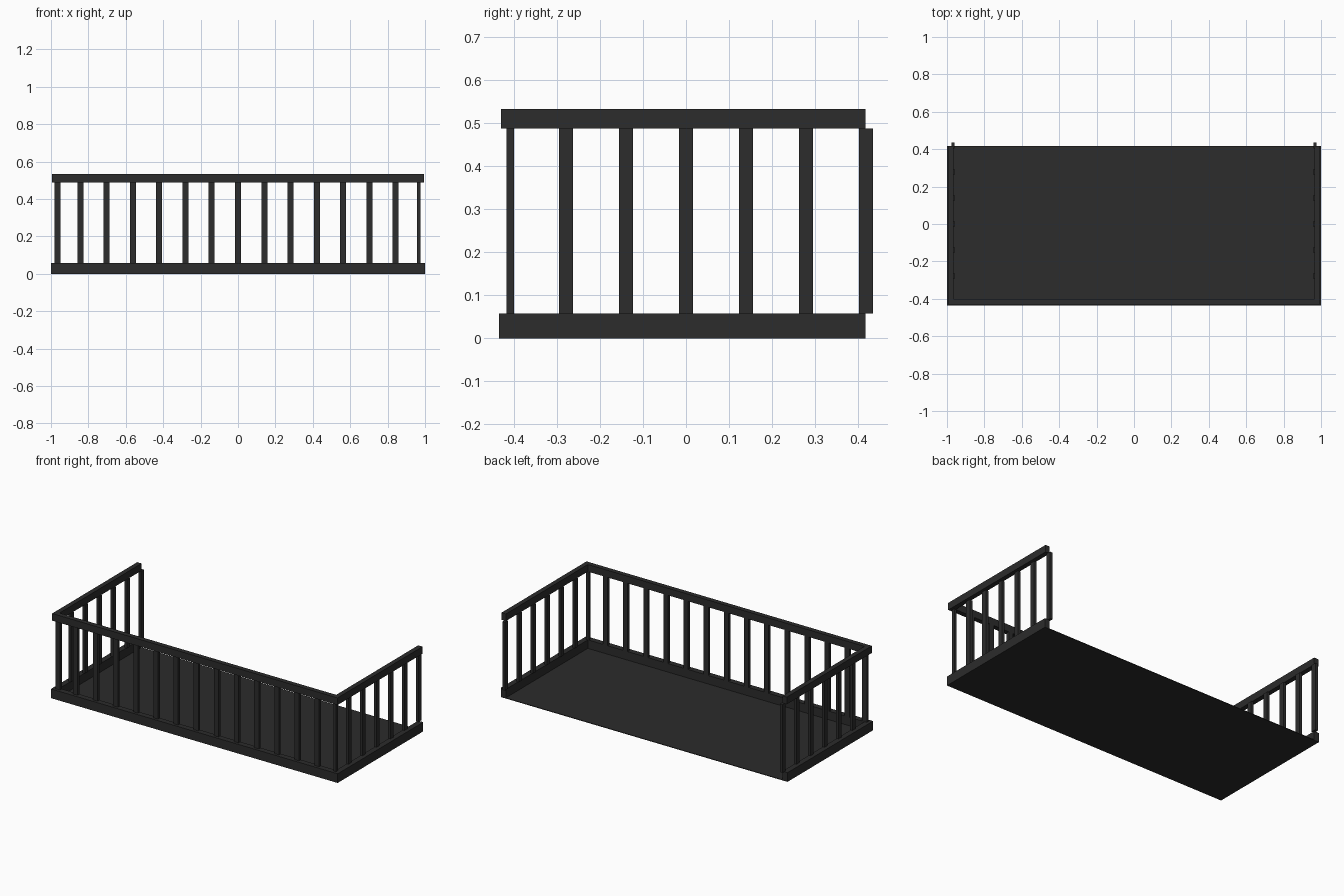
import bpy
import bmesh
from mathutils import Matrix, Vector

if "Cube" in bpy.data.objects:
    bpy.data.objects.remove(bpy.data.objects["Cube"])

mat = bpy.data.materials.new("dark_metal")
mat.diffuse_color = (0.025, 0.025, 0.025, 1)
mat.use_nodes = True
mat.node_tree.nodes["Principled BSDF"].inputs["Base Color"].default_value = mat.diffuse_color


def make(name, boxes):
    """One object from a list of (min corner, max corner) boxes."""
    bm = bmesh.new()
    for lo, hi in boxes:
        lo, hi = Vector(lo), Vector(hi)
        m = Matrix.Translation((lo + hi) / 2) @ Matrix.Diagonal((*(hi - lo), 1))
        bmesh.ops.create_cube(bm, size=1, matrix=m)
    me = bpy.data.meshes.new(name)
    bm.to_mesh(me)
    bm.free()
    me.materials.append(mat)
    ob = bpy.data.objects.new(name, me)
    bpy.context.collection.objects.link(ob)


def u_frame(name, x, front, back, w, z0, z1):
    """Front bar plus two side bars, open at the back."""
    make(name, [((-x, front, z0), (x, front + w, z1)),
                ((-x, front + w, z0), (-x + w, back, z1)),
                ((x - w, front + w, z0), (x, back, z1))])


BASE, RAIL, TOP = 0.058, 0.488, 0.533
W, T = 0.032, 0.018          # baluster width and thickness

# floor plate, kerb and handrail
make("floor", [((-0.99, -0.425, 0), (0.99, 0.417, 0.004))])
u_frame("kerb", 1.0, -0.435, 0.417, 0.035, 0, BASE)
u_frame("handrail", 0.995, -0.43, 0.417, 0.03, RAIL, TOP)

# front balusters, with corner posts
fy = -0.409
front = [((x - w / 2, fy - T / 2, BASE), (x + w / 2, fy + T / 2, RAIL))
         for x, w in [(i * 0.1405, W) for i in range(-6, 7)] + [(-0.965, W), (0.967, T)]]
make("front_balusters", front)

# side balusters, the last one standing slightly past the rail end
for name, s in (("left_balusters", -1), ("right_balusters", 1)):
    cx = s * 0.968
    make(name, [((cx - T / 2, i * 0.1396 - W / 2, BASE), (cx + T / 2, i * 0.1396 + W / 2, RAIL))
                for i in range(-2, 4)])
